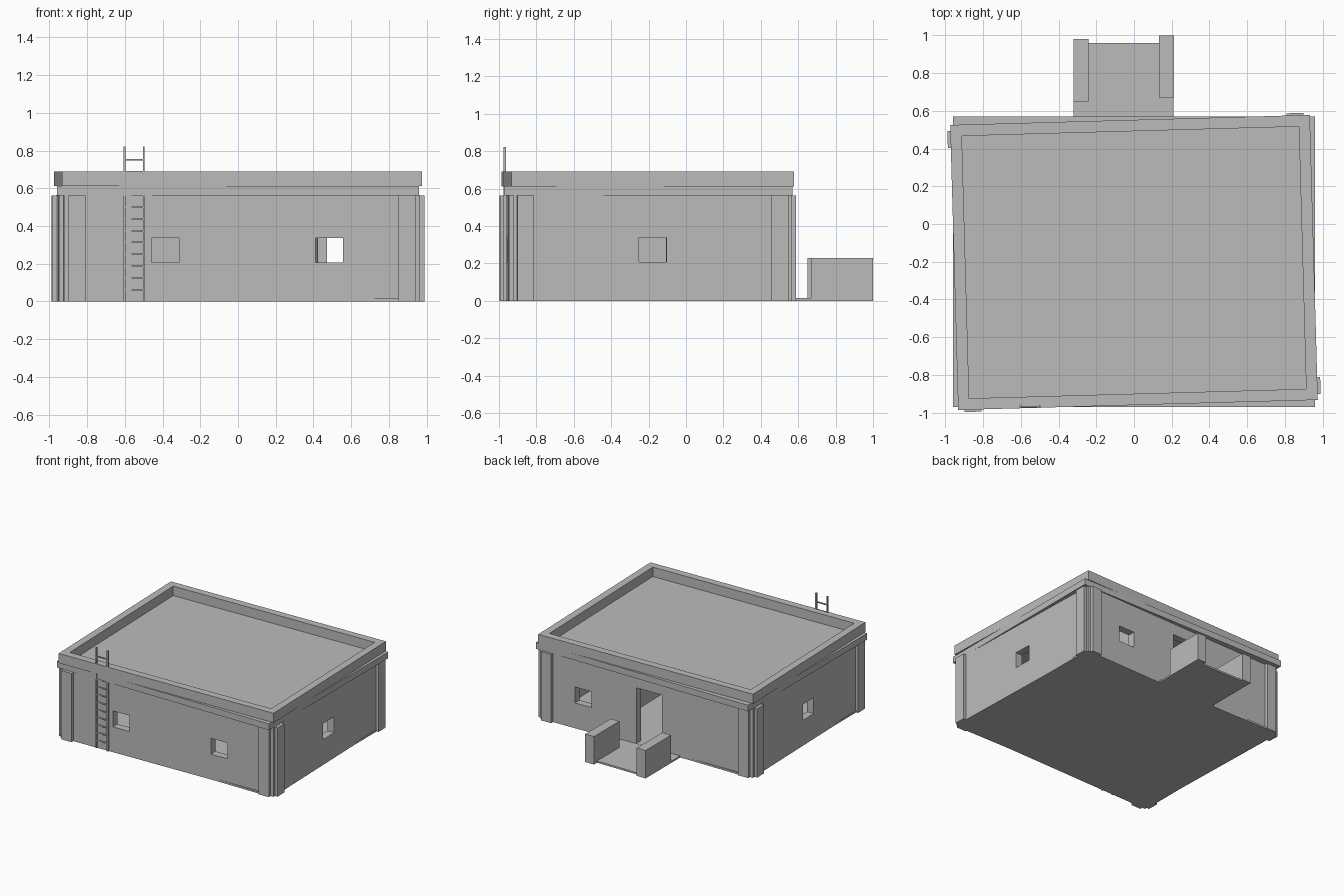
import bpy, bmesh, math

if "Cube" in bpy.data.objects:
    bpy.data.objects.remove(bpy.data.objects["Cube"])

CY = -0.204                    # centre of the building in y
TILT = math.radians(1.6)       # walls and parapet sit slightly turned on the slabs

concrete = bpy.data.materials.new("concrete_grey")
concrete.diffuse_color = (0.5, 0.5, 0.5, 1)
concrete.use_nodes = True
concrete.node_tree.nodes["Principled BSDF"].inputs["Base Color"].default_value = concrete.diffuse_color


def finish(name, bm, turned):
    bmesh.ops.recalc_face_normals(bm, faces=bm.faces)
    mesh = bpy.data.meshes.new(name)
    bm.to_mesh(mesh)
    bm.free()
    mesh.materials.append(concrete)
    obj = bpy.data.objects.new(name, mesh)
    bpy.context.collection.objects.link(obj)
    if turned:
        obj.location = (0, CY, 0)
        obj.rotation_euler = (0, 0, TILT)
    return obj


def boxes(name, spans, turned=False):
    """One object made of boxes given as x0, x1, y0, y1, z0, z1."""
    bm = bmesh.new()
    for x0, x1, y0, y1, z0, z1 in spans:
        vs = bmesh.ops.create_cube(bm, size=1)["verts"]
        for v in vs:
            v.co = (x0 + (v.co.x + 0.5) * (x1 - x0),
                    y0 + (v.co.y + 0.5) * (y1 - y0),
                    z0 + (v.co.z + 0.5) * (z1 - z0))
    return finish(name, bm, turned)


def ring(name, hx, hy, thick, z0, z1):
    """Rectangular frame of walls around the building centre."""
    bm = bmesh.new()
    loops = []
    for z in (z0, z1):
        for t in (0, thick):
            a, b = hx - t, hy - t
            loops.append([bm.verts.new((x, y, z))
                          for x, y in ((-a, -b), (a, -b), (a, b), (-a, b))])
    lo_out, lo_in, hi_out, hi_in = loops
    for p, q in ((lo_out, hi_out), (lo_in, hi_in), (lo_out, lo_in), (hi_out, hi_in)):
        for i in range(4):
            j = (i + 1) % 4
            bm.faces.new((p[i], p[j], q[j], q[i]))
    return finish(name, bm, True)


# Slabs, aligned with the axes
boxes("floor_slab", [(-0.935, 0.935, -0.937, 0.53, 0, 0.015)])
boxes("roof_slab", [(-0.96, 0.96, -0.97, 0.57, 0.562, 0.613)])

# Outer walls with windows and a doorway cut through
walls = ring("outer_walls", 0.945, 0.745, 0.06, 0, 0.563)
W, Z0, Z1 = 0.073, 0.207, 0.337
openings = [(x - W, x + W, -0.9, -0.6, Z0, Z1) for x in (-0.406, 0.464)]
openings += [(x - 0.15, x + 0.15, -W, W, Z0, Z1) for x in (-0.92, 0.92)]
openings += [(0.56 - W, 0.56 + W, 0.6, 0.9, Z0, Z1),
             (-0.14, 0.09, 0.6, 0.9, 0.015, 0.47)]
cutter = boxes("opening_cutter", openings, True)
cutter.hide_render = True
cutter.hide_viewport = True
cut = walls.modifiers.new("openings", "BOOLEAN")
cut.operation = "DIFFERENCE"
cut.solver = "EXACT"
cut.object = cutter

# Inner partition
boxes("partition_wall", [(0.41, 0.46, -0.4, 0.69, 0.01, 0.563)], True)

# Pilasters, two at every corner
pilasters = []
for sx in (-1, 1):
    for sy in (-1, 1):
        fx = sorted((sx * 0.83, sx * 0.92))
        fy = sorted((sy * 0.72, sy * 0.768))
        pilasters.append((*fx, *fy, 0, 0.562))
        gx = sorted((sx * 0.92, sx * 0.97))
        gy = sorted((sy * 0.635, sy * 0.725))
        pilasters.append((*gx, *gy, 0, 0.562))
boxes("corner_pilasters", pilasters, True)

# Parapet around the roof
ring("parapet", 0.954, 0.756, 0.06, 0.611, 0.69)

# Entrance platform with two low side walls
boxes("entrance_platform", [(-0.32, 0.21, 0.5, 0.96, 0, 0.014)])
boxes("entrance_side_walls", [(-0.32, -0.24, 0.65, 0.98, 0, 0.228),
                              (0.133, 0.212, 0.67, 1.0, 0, 0.228)])

# Roof ladder
boxes("ladder_rails", [(x - 0.005, x + 0.005, -0.975, -0.962, 0, 0.822)
                       for x in (-0.602, -0.5)])
boxes("ladder_rungs", [(-0.602, -0.5, -0.973, -0.964, i * 0.0625 - 0.004, i * 0.0625 + 0.004)
                       for i in range(1, 13)])
